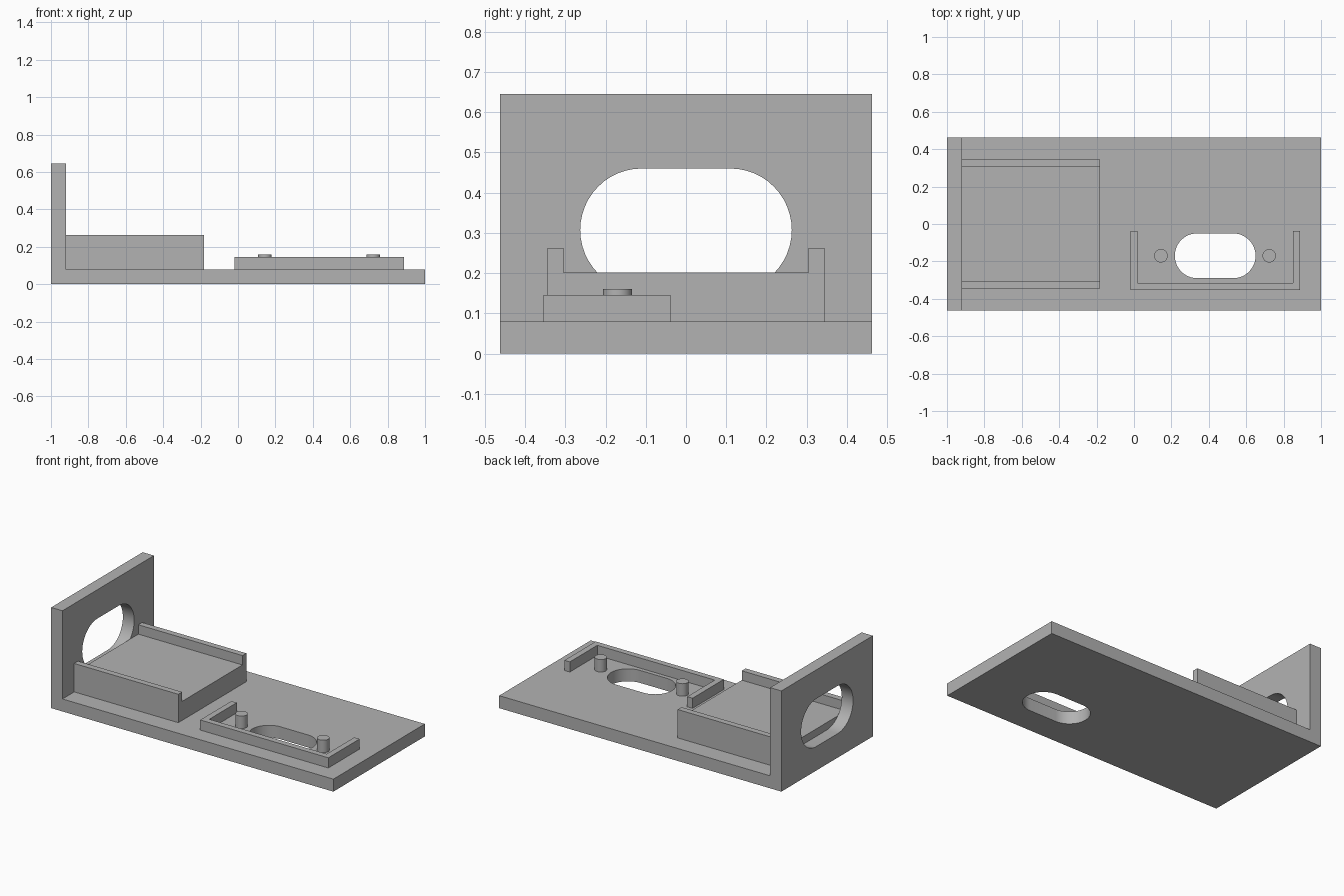
import bpy
import bmesh
import math
from mathutils import Matrix, Vector

cube = bpy.data.objects.get("Cube")
if cube:
    bpy.data.objects.remove(cube, do_unlink=True)

# One plain grey for everything
grey = bpy.data.materials.new("plain_grey")
grey.use_nodes = True
colour = (0.448, 0.448, 0.448, 1)
grey.diffuse_color = colour
grey.node_tree.nodes["Principled BSDF"].inputs["Base Color"].default_value = colour

BASE_TOP = 0.08
HALF_Y = 0.463
WALL_X = -0.92

# Axis frames: the outline's own (u, v) and the extrusion direction
ALONG_X = (Vector((0, 1, 0)), Vector((0, 0, 1)), Vector((1, 0, 0)))
ALONG_Y = (Vector((1, 0, 0)), Vector((0, 0, 1)), Vector((0, 1, 0)))
ALONG_Z = (Vector((1, 0, 0)), Vector((0, 1, 0)), Vector((0, 0, 1)))


def prism(name, outline, axes, start, end):
    """Extrude a closed outline along an axis from start to end."""
    u, v, w = axes
    bm = bmesh.new()
    face = bm.faces.new([bm.verts.new(u * a + v * b + w * start) for a, b in outline])
    grown = bmesh.ops.extrude_face_region(bm, geom=[face])
    moved = [e for e in grown["geom"] if isinstance(e, bmesh.types.BMVert)]
    bmesh.ops.translate(bm, verts=moved, vec=w * (end - start))
    bmesh.ops.recalc_face_normals(bm, faces=bm.faces)
    mesh = bpy.data.meshes.new(name)
    bm.to_mesh(mesh)
    bm.free()
    obj = bpy.data.objects.new(name, mesh)
    bpy.context.collection.objects.link(obj)
    mesh.materials.append(grey)
    return obj


def stadium(cu, cv, half_length, radius, steps=24):
    """Outline of a slot with round ends."""
    points = []
    for side, turn in ((1, -math.pi / 2), (-1, math.pi / 2)):
        for i in range(steps + 1):
            a = turn + math.pi * i / steps
            points.append((cu + side * (half_length - radius) + radius * math.cos(a),
                           cv + radius * math.sin(a)))
    return points


def circle(cu, cv, radius, steps=32):
    return [(cu + radius * math.cos(math.tau * i / steps),
             cv + radius * math.sin(math.tau * i / steps)) for i in range(steps)]


def smooth(obj):
    bpy.ops.object.select_all(action="DESELECT")
    obj.select_set(True)
    bpy.context.view_layer.objects.active = obj
    bpy.ops.object.shade_smooth_by_angle(angle=math.radians(30))


# L-shaped bracket: base plate and end wall in one piece
bracket = prism("base_and_end_wall",
                [(-1, 0), (1, 0), (1, BASE_TOP), (WALL_X, BASE_TOP),
                 (WALL_X, 0.645), (-1, 0.645)],
                ALONG_Y, -HALF_Y, HALF_Y)

# Round-ended slots through the wall and the base
cutters = [
    prism("wall_slot_cutter", stadium(0, 0.307, 0.263, 0.153), ALONG_X, -1.1, -0.85),
    prism("base_slot_cutter", stadium(0.434, -0.17, 0.216, 0.12), ALONG_Z, -0.1, 0.15),
]
bpy.context.view_layer.objects.active = bracket
for cutter in cutters:
    cutter.hide_render = True
    cut = bracket.modifiers.new("slot", "BOOLEAN")
    cut.operation = "DIFFERENCE"
    cut.solver = "EXACT"
    cut.object = cutter
    bpy.ops.object.modifier_apply(modifier=cut.name)
for cutter in cutters:
    bpy.data.objects.remove(cutter, do_unlink=True)
smooth(bracket)

# Raised platform with a rail on each long side
half_profile = [(0.344, BASE_TOP), (0.344, 0.262), (0.305, 0.262), (0.305, 0.202)]
prism("railed_platform",
      half_profile + [(-y, z) for y, z in reversed(half_profile)],
      ALONG_X, WALL_X, -0.182)

# Low three-sided frame, open to the back
prism("locating_frame",
      [(-0.02, -0.354), (0.888, -0.354), (0.888, -0.038), (0.85, -0.038),
       (0.85, -0.316), (0.018, -0.316), (0.018, -0.038), (-0.02, -0.038)],
      ALONG_Z, BASE_TOP, 0.145)

# Pegs on either side of the base slot
for side, x in (("right", 0.144), ("left", 0.723)):
    smooth(prism(side + "_peg", circle(x, -0.17, 0.036), ALONG_Z, BASE_TOP, 0.16))
